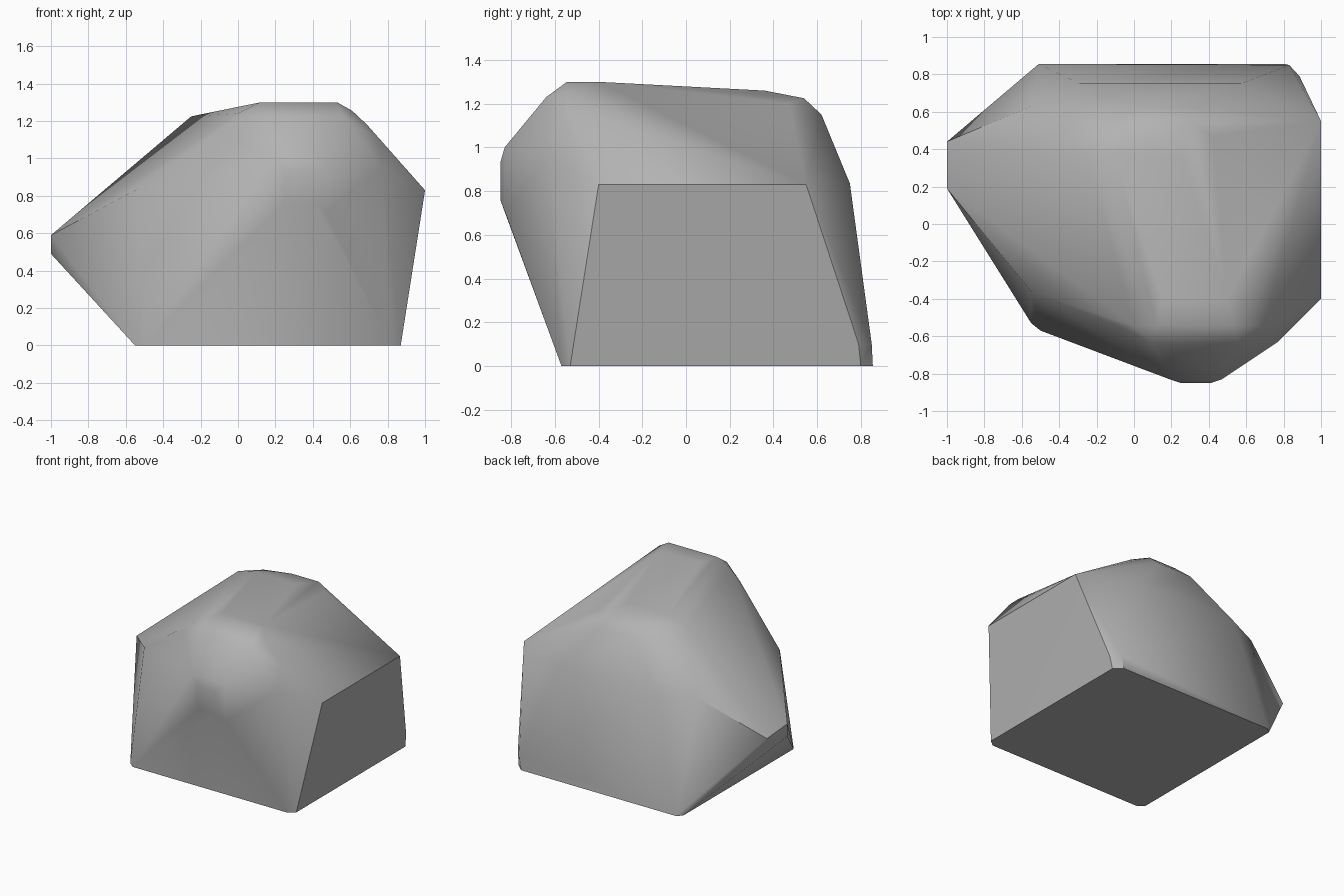
import bpy
import bmesh
from math import radians

default_cube = bpy.data.objects.get("Cube")
if default_cube:
    bpy.data.objects.remove(default_cube, do_unlink=True)

# Plain grey stone
stone = bpy.data.materials.new("grey_stone")
stone.use_nodes = True
stone_colour = (0.45, 0.45, 0.45, 1)
stone.diffuse_color = stone_colour
shader = stone.node_tree.nodes["Principled BSDF"]
shader.inputs["Base Color"].default_value = stone_colour
shader.inputs["Roughness"].default_value = 0.9

# Flat underside with clipped corners (x, y at ground level)
base = [(-.55, -.53), (-.5, -.57), (.82, -.57), (.87, -.53),
        (.87, .8), (.81, .855), (-.51, .855), (-.55, .82)]

# Chipped rear corner just above the ground
rear_chip = [(.885, .79, .1), (.83, .85, .1)]

# Shoulder where the steep sides meet the sloping top
shoulder = [(1, -.4, .83), (1, .55, .83), (.57, .75, .835),
            (-.29, .75, .835), (-.55, .63, .83), (-.55, -.36, .83)]

# Blunt point on one side
side_point = [(-1, .44, .57), (-1, .19, .59), (-1, .19, .49), (-1, .42, .55)]

# Front crest, an arch lying in one upright plane (x, z)
crest_y = -.545
crest = [(-.08, 1.165), (0, 1.24), (.12, 1.3), (.53, 1.3),
         (.61, 1.255), (.69, 1.18), (.75, 1.1)]

# Worn rear brow of the top
brow = [(-.25, .36, 1.225), (-.1, .37, 1.255), (.25, .36, 1.26),
        (-.13, .5, 1.215), (.08, .54, 1.225), (.31, .54, 1.225),
        (.0, .62, 1.15), (.3, .62, 1.15), (.42, .47, 1.2),
        (.15, -.4, 1.3), (.5, -.4, 1.3)]

# Rounded front nose, as rings growing backwards (y, half width, low z, high z)
nose_x = .33
nose = [(-.85, .08, .76, .93), (-.83, .14, .71, 1.0), (-.64, .23, .9, 1.23)]

points = [(x, y, 0) for x, y in base]
points += rear_chip + shoulder + side_point + brow
points += [(x, crest_y, z) for x, z in crest]
for y, half, low, high in nose:
    points += [(nose_x + side * half, y, z)
               for side in (-1, 1) for z in (low, high)]
points.append((.77, -.63, .95))

# Wrap the outline points into one solid boulder
bm = bmesh.new()
for point in points:
    bm.verts.new(point)
wrapped = bmesh.ops.convex_hull(bm, input=bm.verts)
loose = {v for v in wrapped["geom_interior"] + wrapped["geom_unused"]
         if isinstance(v, bmesh.types.BMVert)}
bmesh.ops.delete(bm, geom=list(loose), context="VERTS")
bmesh.ops.dissolve_limit(bm, angle_limit=radians(1),
                         verts=bm.verts, edges=bm.edges)
bmesh.ops.recalc_face_normals(bm, faces=bm.faces)

mesh = bpy.data.meshes.new("boulder")
bm.to_mesh(mesh)
bm.free()
mesh.materials.append(stone)
boulder = bpy.data.objects.new("boulder", mesh)
bpy.context.collection.objects.link(boulder)

# Soft worn ridges, crisp main breaks
bpy.ops.object.select_all(action="DESELECT")
boulder.select_set(True)
bpy.context.view_layer.objects.active = boulder
bpy.ops.object.shade_smooth_by_angle(angle=radians(36))
